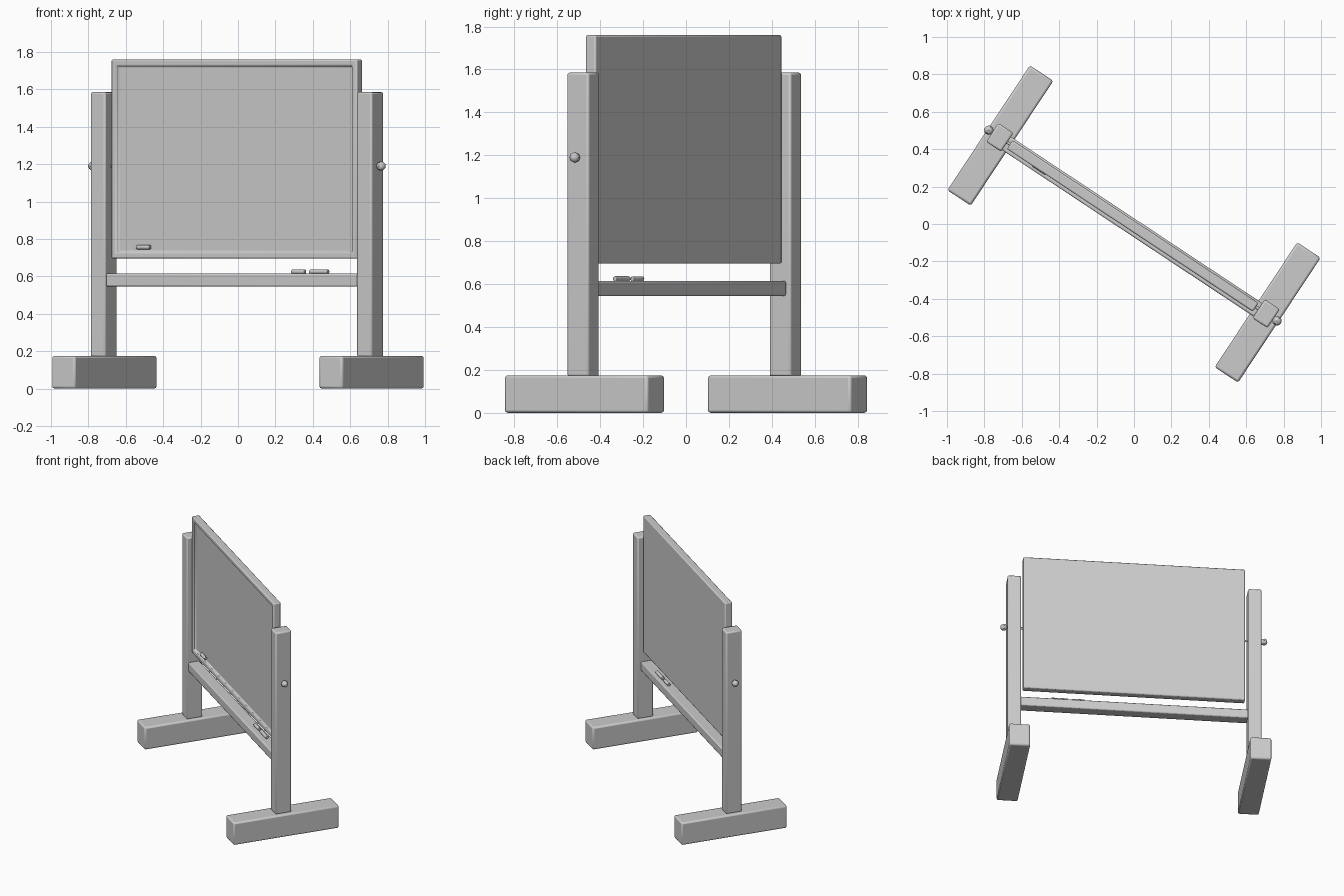
import bpy, bmesh
from math import radians, pi
from mathutils import Matrix

if "Cube" in bpy.data.objects:
    bpy.data.objects.remove(bpy.data.objects["Cube"])

TURN = Matrix.Rotation(radians(-33.5), 4, 'Z')   # whole stand is turned about z


def finish(name, bm, centre):
    me = bpy.data.meshes.new(name)
    bm.normal_update()
    bm.to_mesh(me)
    bm.free()
    ob = bpy.data.objects.new(name, me)
    bpy.context.collection.objects.link(ob)
    ob.matrix_world = TURN @ Matrix.Translation(centre)
    bpy.ops.object.select_all(action='DESELECT')
    ob.select_set(True)
    bpy.context.view_layer.objects.active = ob
    bpy.ops.object.shade_smooth_by_angle(angle=radians(40))
    return ob


def add_bevel(ob, width):
    mod = ob.modifiers.new("soft_edges", 'BEVEL')
    mod.width = width
    mod.segments = 2
    mod.limit_method = 'ANGLE'


def box_mesh(size):
    bm = bmesh.new()
    bmesh.ops.create_cube(bm, size=1)
    bmesh.ops.scale(bm, vec=size, verts=bm.verts)
    return bm


def box(name, size, centre, bevel=0.01):
    ob = finish(name, box_mesh(size), centre)
    add_bevel(ob, bevel)
    return ob


def rod(name, radius, length, centre, bevel=0.0):
    bm = bmesh.new()
    bmesh.ops.create_cone(bm, cap_ends=True, segments=12, radius1=radius, radius2=radius,
                          depth=length, matrix=Matrix.Rotation(pi / 2, 4, 'Y'))
    ob = finish(name, bm, centre)
    if bevel:
        add_bevel(ob, bevel)
    return ob


# Feet, posts, pivot axles and knobs on both sides
for side, s in (("left", -1), ("right", 1)):
    box(side + "_foot", (0.15, 0.80, 0.175), (s * 0.857, 0, 0.0875), 0.012)
    box(side + "_post", (0.096, 0.12, 1.415), (s * 0.854, -0.01, 0.8775))
    rod(side + "_axle", 0.008, 0.16, (s * 0.846, -0.01, 1.19))
    bm = bmesh.new()
    bmesh.ops.create_uvsphere(bm, u_segments=8, v_segments=6, radius=0.025,
                              matrix=Matrix.Rotation(pi / 2, 4, 'Y'))
    finish(side + "_knob", bm, (s * 0.924, -0.01, 1.19))

# Board with a recessed writing surface on the front
bm = box_mesh((1.576, 0.055, 1.065))
bm.normal_update()
front = [f for f in bm.faces if f.normal.y < -0.9]
bmesh.ops.inset_region(bm, faces=front, thickness=0.05)
inner = bmesh.ops.extrude_face_region(bm, geom=front)
bmesh.ops.delete(bm, geom=front, context='FACES_ONLY')
bmesh.ops.translate(bm, vec=(0, 0.018, 0),
                    verts=[v for v in inner['geom'] if isinstance(v, bmesh.types.BMVert)])
bmesh.ops.recalc_face_normals(bm, faces=bm.faces)
add_bevel(finish("board", bm, (0, -0.0125, 1.2275)), 0.008)

# Rail joining the posts below the board
box("tray_rail", (1.62, 0.085, 0.07), (0, -0.017, 0.58), 0.008)

# Chalk pieces on the rail and on the frame ledge
for i, (x, y, z, length) in enumerate(((0.395, -0.01, 0.625, 0.085),
                                       (0.527, -0.01, 0.625, 0.118),
                                       (-0.583, -0.033, 0.756, 0.085))):
    rod(f"chalk_{i + 1}", 0.012, length, (x, y, z), 0.003)
